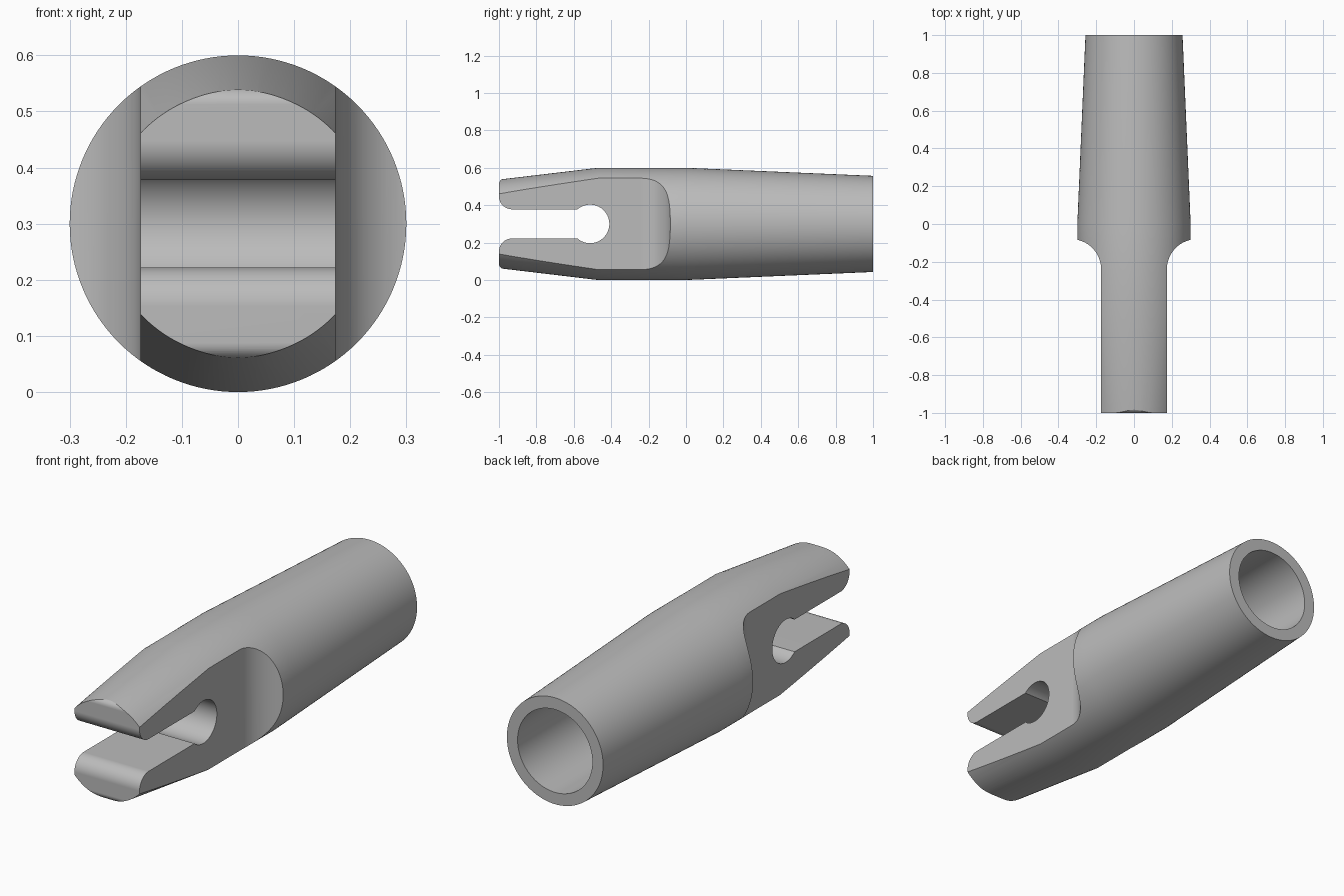
import bpy, bmesh, math
from mathutils import Matrix, Vector

cube = bpy.data.objects.get("Cube")
if cube:
    bpy.data.objects.remove(cube, do_unlink=True)

AXIS_Z = 0.3

grey = bpy.data.materials.new("plain grey")
grey.use_nodes = True
colour = (0.5, 0.5, 0.5, 1)
grey.diffuse_color = colour
grey.node_tree.nodes["Principled BSDF"].inputs["Base Color"].default_value = colour


def make_object(name, bm):
    bmesh.ops.recalc_face_normals(bm, faces=bm.faces)
    mesh = bpy.data.meshes.new(name)
    bm.to_mesh(mesh)
    bm.free()
    mesh.materials.append(grey)
    obj = bpy.data.objects.new(name, mesh)
    bpy.context.collection.objects.link(obj)
    return obj


def prism(name, points, direction):
    """Extrude a closed outline along a vector."""
    bm = bmesh.new()
    face = bm.faces.new([bm.verts.new(p) for p in points])
    result = bmesh.ops.extrude_face_region(bm, geom=[face])
    verts = [v for v in result["geom"] if isinstance(v, bmesh.types.BMVert)]
    bmesh.ops.translate(bm, verts=verts, vec=Vector(direction))
    return make_object(name, bm)


def arc(cx, cy, r, start, end, steps=20):
    angles = [math.radians(start + (end - start) * i / steps) for i in range(steps + 1)]
    return [(cx + r * math.cos(a), cy + r * math.sin(a)) for a in angles]


# Tapered round body with a blind bore in the back, as (radius, y)
profile = [(0, -1.05), (0.231, -1.05), (0.3, -0.47), (0.3, 0),
           (0.257, 1), (0.2, 1), (0.2, 0), (0, 0)]
bm = bmesh.new()
verts = [bm.verts.new((r, y, AXIS_Z)) for r, y in profile]
edges = [bm.edges.new(pair) for pair in zip(verts, verts[1:])]
bmesh.ops.spin(bm, geom=verts + edges, cent=(0, 0, AXIS_Z), axis=(0, 1, 0),
               angle=math.tau, steps=128, use_duplicate=False)
bmesh.ops.remove_doubles(bm, verts=bm.verts, dist=0.0001)
body = make_object("forked_body", bm)

# Side cutters: flat cheeks that sweep outward in a concave curve
side = [(0.174, -1.2)] + arc(0.334, -0.24, 0.16, 180, 90, 24) + [(0.5, -0.08), (0.5, -1.2)]
cutters = [prism("cheek_cutter", [(s * x, y, -0.2) for x, y in side], (0, 0, 1))
           for s in (1, -1)]

# Slot cutter: rounded jaw tips, straight slot and a round seat
half = [(-1.1, 0.4), (-0.978, 0.4)]
half += arc(-0.97, 0.212, 0.03, 105, 180, 10)       # outer tip rounding
half += arc(-0.93, 0.148, 0.07, 180, 270, 18)       # inner tip rounding
half += arc(-0.513, 0, 0.103, 130.8, 0, 36)         # round seat
outline = half + [(y, -z) for y, z in reversed(half[:-1])]
cutters.append(prism("slot_cutter", [(-0.5, y, AXIS_Z + z) for y, z in outline], (1, 0, 0)))

bpy.ops.object.select_all(action="DESELECT")
bpy.context.view_layer.objects.active = body
body.select_set(True)
for cutter in cutters:
    cutter.hide_render = True
    mod = body.modifiers.new("cut", "BOOLEAN")
    mod.operation = "DIFFERENCE"
    mod.solver = "EXACT"
    mod.object = cutter
    bpy.ops.object.modifier_apply(modifier=mod.name)
for cutter in cutters:
    bpy.data.objects.remove(cutter, do_unlink=True)

bpy.ops.object.shade_smooth_by_angle(angle=math.radians(15))
weighted = body.modifiers.new("weighted_normals", "WEIGHTED_NORMAL")
weighted.keep_sharp = True
